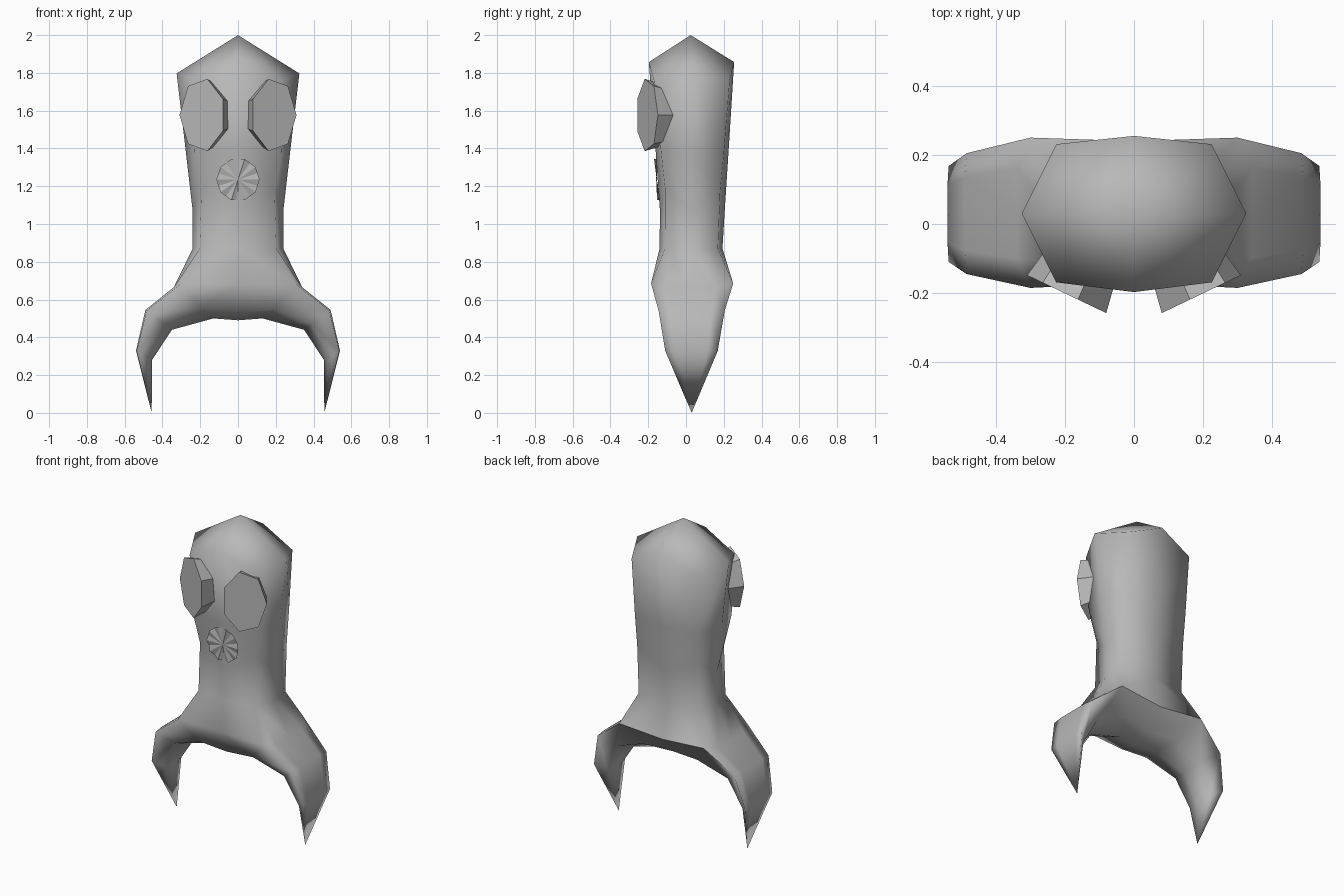
import bpy, bmesh, math, random
from mathutils import Vector

if "Cube" in bpy.data.objects:
    bpy.data.objects.remove(bpy.data.objects["Cube"], do_unlink=True)

grey = bpy.data.materials.new("plain grey")
grey.use_nodes = True
COLOUR = (0.48, 0.48, 0.48, 1)
grey.diffuse_color = COLOUR
grey.node_tree.nodes["Principled BSDF"].inputs["Base Color"].default_value = COLOUR


def finish(name, bm, smooth=False):
    bmesh.ops.recalc_face_normals(bm, faces=bm.faces[:])
    mesh = bpy.data.meshes.new(name)
    bm.to_mesh(mesh)
    bm.free()
    mesh.materials.append(grey)
    for p in mesh.polygons:
        p.use_smooth = smooth
    obj = bpy.data.objects.new(name, mesh)
    bpy.context.collection.objects.link(obj)
    return obj


def bridge(bm, a, b, closed=False):
    for i in range(len(a) - (0 if closed else 1)):
        j = (i + 1) % len(a)
        bm.faces.new((a[i], a[j], b[j], b[i]))


MID_Y = 0.03

# Body: half of an eight-sided tube, mirrored at the end
bm = bmesh.new()


def half_ring(front, front_corner, width, back_corner, back, z, side_drop=0, corner_drop=0):
    zc, zs = z - corner_drop, z - side_drop
    return [bm.verts.new(c) for c in (
        (0, front, z), (front_corner, front + 0.028, zc), (width, MID_Y, zs),
        (back_corner, back - 0.024, zc), (0, back, z))]


rings = [half_ring(-0.197, 0.225, 0.325, 0.225, 0.255, 1.857, 0.06, 0.1),
         half_ring(-0.16, 0.232, 0.276, 0.222, 0.225, 1.38),
         half_ring(-0.138, 0.193, 0.24, 0.22, 0.205, 1.07, 0, -0.11),
         half_ring(-0.14, 0.202, 0.24, 0.218, 0.193, 0.87)]
for a, b in zip(rings, rings[1:]):
    bridge(bm, a, b)
apex = bm.verts.new((0, 0.025, 2.0))
for a, b in zip(rings[0], rings[0][1:]):
    bm.faces.new((a, b, apex))

# Leg: broad-backed rings between an outer and an inner point
AROUND = ((0, -0.6), (0, 0), (0, 0.6), (0.04, 1),
          (0.7, 0.6), (1, 0), (0.7, -0.7), (0.04, -1))


def leg_ring(outer, inner, front, back):
    verts = []
    for t, s in AROUND:
        x = outer[0] + (inner[0] - outer[0]) * t
        z = outer[1] + (inner[1] - outer[1]) * t
        y = MID_Y + (s * (back - MID_Y) if s > 0 else -s * (front - MID_Y))
        verts.append(bm.verts.new((x, y, z)))
    return verts


hip = leg_ring((0.34, 0.665), (0.13, 0.5), -0.185, 0.25)
thigh = leg_ring((0.49, 0.545), (0.35, 0.44), -0.145, 0.205)
knee = leg_ring((0.54, 0.33), (0.455, 0.28), -0.11, 0.168)
for v in (hip[3], hip[7]):
    v.co.x, v.co.z = 0.3, 0.685
bridge(bm, hip, thigh, True)
bridge(bm, thigh, knee, True)
tip = bm.verts.new((0.457, MID_Y, 0.0))
for i in range(8):
    bm.faces.new((knee[i], knee[(i + 1) % 8], tip))

# Belly and crotch: join the waist to the hip along the centre line
waist = rings[-1]
fo, o, bo, b, bi, inn, fi, f = hip
centre = [bm.verts.new((0, y, z)) for y, z in (
    (-0.17, 0.68), (-0.11, 0.53), (MID_Y, 0.49), (0.13, 0.54), (0.24, 0.66))]
bridge(bm, waist[1:4], [fo, o, bo])
bm.faces.new((waist[1], fo, f))
bm.faces.new((waist[0], waist[1], f, centre[0]))
bm.faces.new((waist[3], bo, b))
bm.faces.new((waist[4], waist[3], b, centre[4]))
bridge(bm, centre, [f, fi, inn, bi, b])

# Crisp lip along the lower back edge
lip = [(centre[4], b), (b, thigh[3])]
for pair in lip:
    bm.edges.get(pair).smooth = False

bmesh.ops.mirror(bm, geom=bm.verts[:] + bm.edges[:] + bm.faces[:],
                 axis='X', merge_dist=0.0005)
bmesh.ops.remove_doubles(bm, verts=bm.verts[:], dist=0.0005)
finish("body", bm, True)

# Eyes: thick seven-sided plates turned outwards, narrower at the back
for side, name in ((1, "left_eye"), (-1, "right_eye")):
    bm = bmesh.new()
    across = Vector((0.9 * side, 0.43, 0))
    normal = Vector((0.43 * side, -0.9, 0))
    middle = Vector((0.189 * side, -0.206, 1.577))
    loops = []
    for depth, size in ((0, 1), (-0.1, 0.86)):
        loop = []
        for i in range(7):
            a = math.tau * i / 7
            loop.append(bm.verts.new(middle + normal * depth
                        + across * (0.134 * size * math.cos(a))
                        + Vector((0, 0, 0.196 * size * math.sin(a)))))
        loops.append(loop)
        bm.faces.new(loop)
    bridge(bm, loops[0], loops[1], True)
    finish(name, bm)

# Mouth: a crumpled disc of narrow folds meeting in the middle
random.seed(4)
bm = bmesh.new()
hub = bm.verts.new((0, -0.155, 1.235))
COUNT = 20
rim = []
for i in range(COUNT):
    a = math.tau * i / COUNT
    r = 0.114 if i % 2 == 0 else 0.109
    x, z = r * math.cos(a), r * math.sin(a)
    fold = (-0.158 if i % 2 == 0 else -0.148) + random.uniform(-0.004, 0.004)
    rim.append(bm.verts.new((x, fold - z * 0.07, 1.235 + z)))
for i in range(COUNT):
    bm.faces.new((hub, rim[i], rim[(i + 1) % COUNT]))
finish("mouth", bm)
